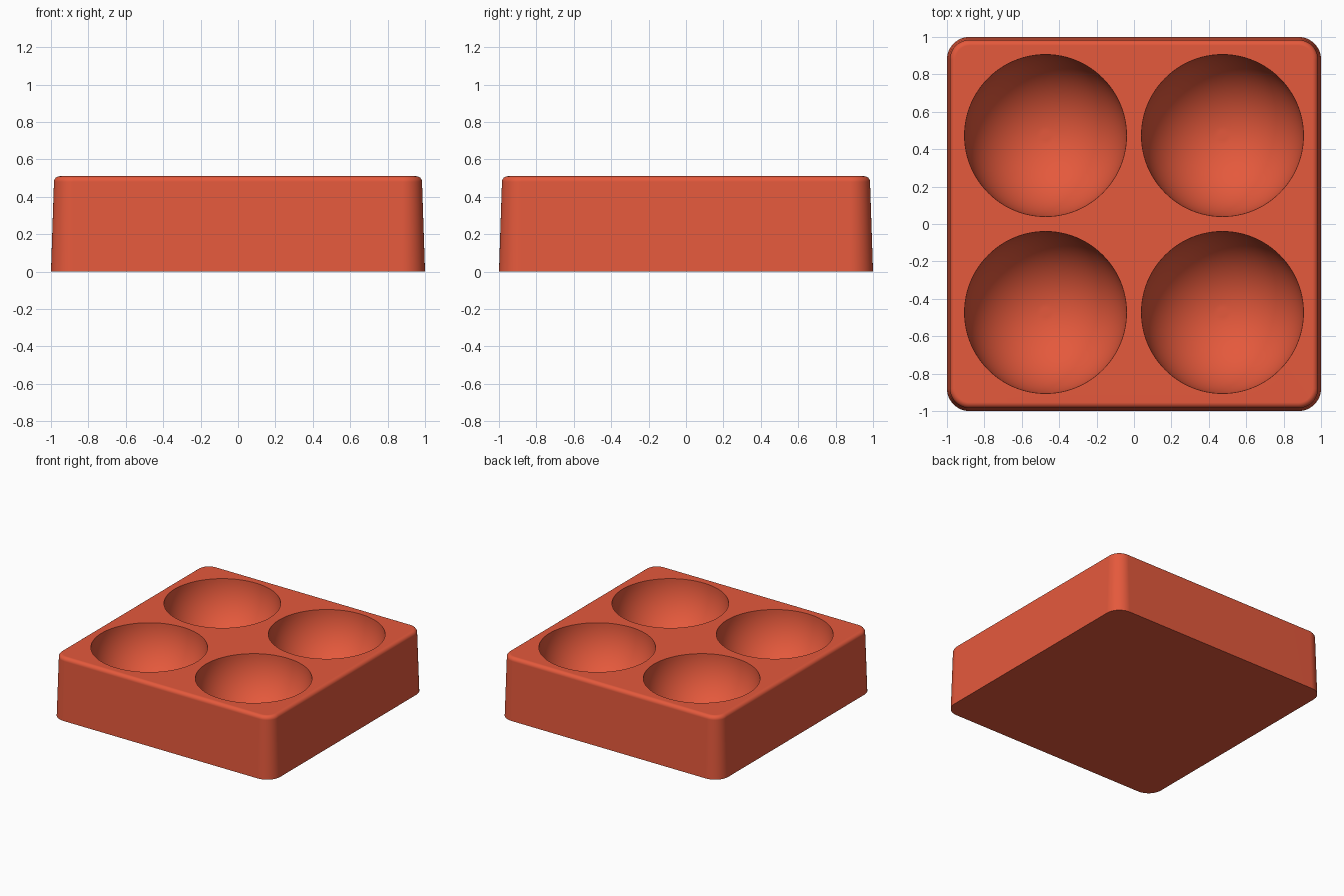
import bpy
import bmesh
from math import sin, cos, pi, radians

HEIGHT = 0.51
CUP_RADIUS = 0.433
CUP_CENTRE = 0.473
CORNER = 0.12
FILLET = 0.03

if "Cube" in bpy.data.objects:
    bpy.data.objects.remove(bpy.data.objects["Cube"], do_unlink=True)

red = bpy.data.materials.new("warm_red")
red.use_nodes = True
colour = (0.78, 0.10, 0.045, 1)
red.diffuse_color = colour
red.node_tree.nodes["Principled BSDF"].inputs["Base Color"].default_value = colour


def make_object(name, bm):
    bmesh.ops.recalc_face_normals(bm, faces=bm.faces)
    mesh = bpy.data.meshes.new(name)
    bm.to_mesh(mesh)
    bm.free()
    mesh.materials.append(red)
    obj = bpy.data.objects.new(name, mesh)
    bpy.context.collection.objects.link(obj)
    return obj


def loft(bm, rings):
    """Skin a stack of closed rings and cap both ends."""
    loops = [[bm.verts.new(p) for p in ring] for ring in rings]
    for low, high in zip(loops, loops[1:]):
        for i in range(len(low)):
            j = (i + 1) % len(low)
            bm.faces.new((low[i], low[j], high[j], high[i]))
    bm.faces.new(loops[0][::-1])
    bm.faces.new(loops[-1])


def rounded_square(inset, z, steps=12):
    r = CORNER - inset
    c = 1 - CORNER
    points = []
    for quarter, (sx, sy) in enumerate([(1, 1), (-1, 1), (-1, -1), (1, -1)]):
        for k in range(steps + 1):
            a = (quarter + k / steps) * pi / 2
            points.append((sx * c + r * cos(a), sy * c + r * sin(a), z))
    return points


def circle(x, y, r, z, sides=96):
    return [(x + r * cos(2 * pi * i / sides), y + r * sin(2 * pi * i / sides), z)
            for i in range(sides)]


# Tapered block with a rounded top edge
draft = 0.016
bm = bmesh.new()
profile = [(0, 0)]
for k in range(7):
    a = k / 6 * pi / 2
    profile.append((draft + FILLET * (1 - cos(a)), HEIGHT - FILLET * (1 - sin(a))))
loft(bm, [rounded_square(inset, z) for inset, z in profile])
tray = make_object("tray", bm)

# Four round-bottomed cutters for the cups
bm = bmesh.new()
for sx in (-1, 1):
    for sy in (-1, 1):
        x, y = sx * CUP_CENTRE, sy * CUP_CENTRE
        rings = []
        for k in range(1, 29):
            a = k / 28 * pi / 2
            rings.append(circle(x, y, CUP_RADIUS * sin(a), HEIGHT - CUP_RADIUS * cos(a)))
        rings.append(circle(x, y, CUP_RADIUS, HEIGHT + 0.1))
        loft(bm, rings)
cutter = make_object("cup_cutter", bm)
cutter.hide_render = True

# Cut the cups, then discard the cutter
bpy.ops.object.select_all(action="DESELECT")
tray.select_set(True)
bpy.context.view_layer.objects.active = tray
cut = tray.modifiers.new("cups", "BOOLEAN")
cut.operation = "DIFFERENCE"
cut.solver = "EXACT"
cut.object = cutter
bpy.ops.object.modifier_apply(modifier=cut.name)
bpy.data.objects.remove(cutter, do_unlink=True)

# Smooth curves, crisp rims, flat faces
bpy.ops.object.shade_smooth_by_angle(angle=radians(35))
flat = tray.modifiers.new("flat_faces", "WEIGHTED_NORMAL")
flat.keep_sharp = True
